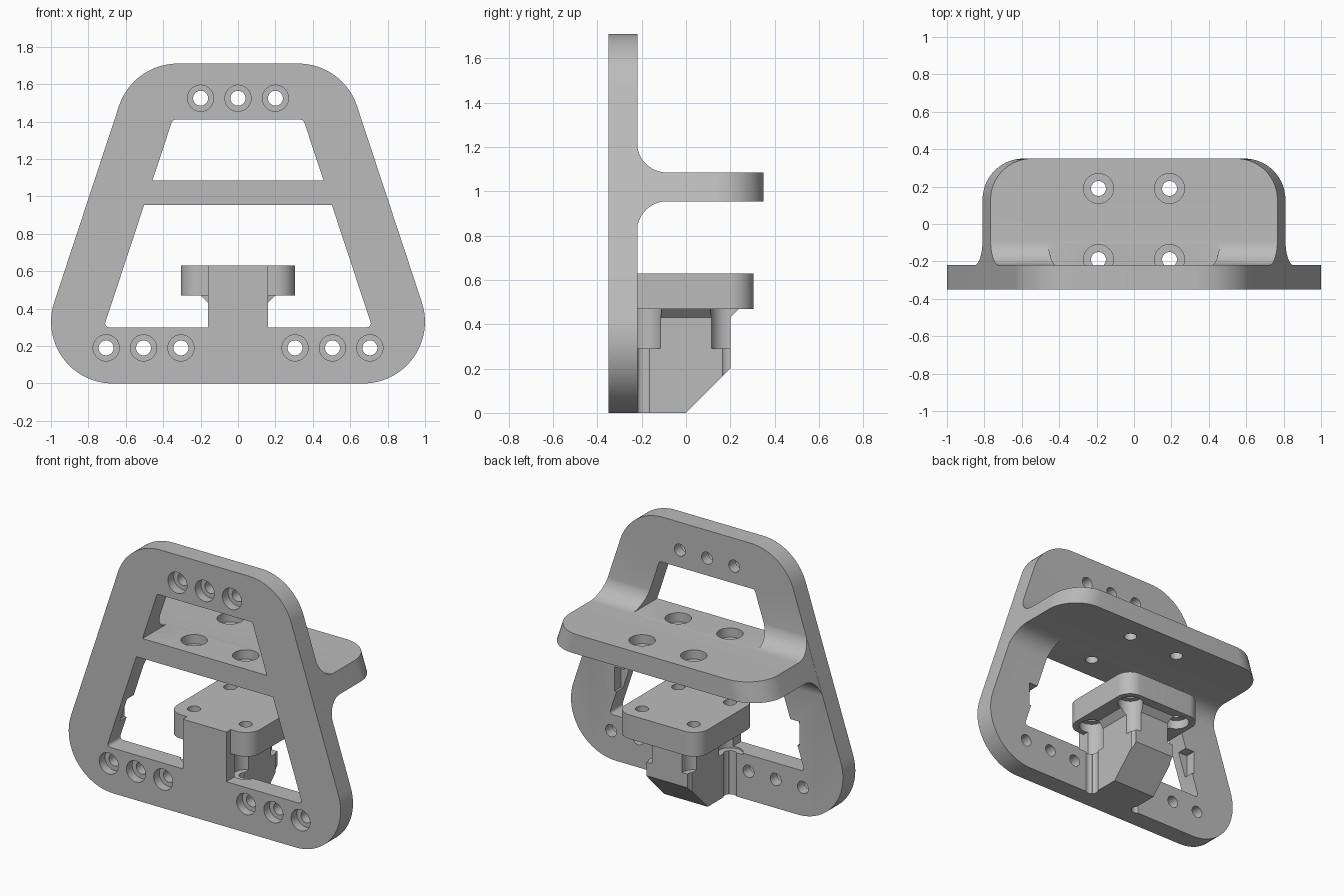
import bpy, bmesh, math
from mathutils import Vector

if "Cube" in bpy.data.objects:
    bpy.data.objects.remove(bpy.data.objects["Cube"], do_unlink=True)

grey = bpy.data.materials.new("plain_grey")
grey.use_nodes = True
grey.diffuse_color = (0.5, 0.5, 0.5, 1)
grey.node_tree.nodes["Principled BSDF"].inputs["Base Color"].default_value = (0.5, 0.5, 0.5, 1)


def rounded(corners, seg=14):
    """2D outline from (x, y, radius) corners, with filleted corners."""
    out = []
    for i, (x, y, r) in enumerate(corners):
        p = Vector((x, y))
        if r == 0:
            out.append(p)
            continue
        a = (Vector(corners[i - 1][:2]) - p).normalized()
        b = (Vector(corners[(i + 1) % len(corners)][:2]) - p).normalized()
        half = a.angle(b) / 2
        c = p + (a + b).normalized() * (r / math.sin(half))
        s = p + a * (r / math.tan(half)) - c
        e = p + b * (r / math.tan(half)) - c
        turn = math.atan2(s.x * e.y - s.y * e.x, s.dot(e))
        for k in range(seg + 1):
            t = turn * k / seg
            out.append(c + Vector((s.x * math.cos(t) - s.y * math.sin(t),
                                   s.x * math.sin(t) + s.y * math.cos(t))))
    return out


def place(outline, axis, d):
    """Put a 2D outline on the plane at distance d along an axis."""
    order = {"x": lambda p: (d, p[0], p[1]),
             "y": lambda p: (p[0], d, p[1]),
             "z": lambda p: (p[0], p[1], d)}[axis]
    return [order(p) for p in outline]


def loft(name, loops):
    """Closed solid through a row of matching loops."""
    bm = bmesh.new()
    rings = [[bm.verts.new(p) for p in loop] for loop in loops]
    n = len(rings[0])
    for r, s in zip(rings, rings[1:]):
        for i in range(n):
            j = (i + 1) % n
            bm.faces.new((r[i], r[j], s[j], s[i]))
    bm.faces.new(rings[0][::-1])
    bm.faces.new(rings[-1])
    bmesh.ops.recalc_face_normals(bm, faces=bm.faces)
    mesh = bpy.data.meshes.new(name)
    bm.to_mesh(mesh)
    bm.free()
    mesh.materials.append(grey)
    obj = bpy.data.objects.new(name, mesh)
    bpy.context.collection.objects.link(obj)
    return obj


def prism(name, outline, axis, lo, hi):
    return loft(name, [place(outline, axis, lo), place(outline, axis, hi)])


def stepped_pin(name, u, v, axis, steps):
    """Round cutter whose radius changes along its axis."""
    ring = [(math.cos(math.tau * k / 40), math.sin(math.tau * k / 40)) for k in range(40)]
    return loft(name, [place([(u + r * c, v + r * s) for c, s in ring], axis, d)
                       for d, r in steps])


def combine(target, tool, how):
    mod = target.modifiers.new(how, "BOOLEAN")
    mod.operation, mod.solver, mod.object = how, "EXACT", tool
    bpy.context.view_layer.objects.active = target
    bpy.ops.object.modifier_apply(modifier=mod.name)
    bpy.data.objects.remove(tool, do_unlink=True)


def side(z):
    """Half width of the tapering frame at height z."""
    return 0.983 - 0.33 * (z - 0.433)


def rect(w, y0, y1):
    return [(-w, y0), (w, y0), (w, y1), (-w, y1)]


FRONT, BACK = -0.35, -0.22

# Tapered upright frame
frame = prism("mounting_bracket", rounded([
    (-side(0), 0, 0.33), (side(0), 0, 0.33),
    (side(1.71), 1.71, 0.33), (-side(1.71), 1.71, 0.33)], 24), "y", FRONT, BACK)

# Shelf with filleted root, trimmed to the taper and rounded at its free corners
shelf = prism("shelf", rounded([
    (-0.33, 0.8, 0), (-0.221, 0.8, 0), (-0.221, 0.955, 0.135), (0.5, 0.955, 0),
    (0.5, 1.085, 0), (-0.221, 1.085, 0.135), (-0.221, 1.24, 0), (-0.33, 1.24, 0)]),
    "x", -1.1, 1.1)
trim = loft("shelf_trim", [place(rounded([
    (-w, -0.5, 0), (w, -0.5, 0), (w, 0.35, 0.22), (-w, 0.35, 0.22)]), "z", z)
    for z, w in ((0.7, side(0.7) - 0.001), (1.3, side(1.3) - 0.001))])
combine(shelf, trim, "INTERSECT")
combine(frame, shelf, "UNION")

# Upper and lower windows
upper = rounded([(-0.457, 1.086, 0), (0.457, 1.086, 0),
                 (0.35, 1.41, 0.02), (-0.35, 1.41, 0.02)], 5)
lower = rounded([(-0.718, 0.3, 0.02), (0.718, 0.3, 0.02),
                 (0.502, 0.954, 0), (-0.502, 0.954, 0)], 5)
for outline in (upper, lower):
    combine(frame, prism("window", outline, "y", -0.5, -0.05), "DIFFERENCE")

# Small relief notches behind the lower window sides
for s in (-1, 1):
    notch = prism("notch", [(s * 0.5, 0.46), (s * 0.68, 0.46), (s * 0.68, 0.62), (s * 0.5, 0.62)],
                  "y", -0.29, -0.1)
    combine(frame, notch, "DIFFERENCE")

# Central column with sloped back foot
column = prism("column", [(FRONT, 0), (0, 0), (0.2, 0.2), (0.2, 0.63), (FRONT, 0.63)],
               "x", -0.16, 0.16)
# Flared collar under the platform
collar = loft("collar", [place(rect(0.15, -0.2, 0.19), "z", 0.42),
                         place(rect(0.21, -0.2, 0.25), "z", 0.48)])
# Square platform with rounded corners
platform = prism("platform", rounded([
    (-0.305, -0.305, 0.1), (0.305, -0.305, 0.1),
    (0.305, 0.305, 0.1), (-0.305, 0.305, 0.1)]), "z", 0.47, 0.63)
combine(column, collar, "UNION")
combine(column, platform, "UNION")
combine(frame, column, "UNION")

# Vertical screw holes through shelf and platform, counterbored at both
for x in (-0.19, 0.19):
    for y in (-0.19, 0.19):
        pin = stepped_pin("screw_hole", x, y, "z", [
            (-0.1, 0.04), (0.29, 0.04), (0.29, 0.08), (0.53, 0.08),
            (0.53, 0.04), (1.025, 0.04), (1.025, 0.08), (1.25, 0.08)])
        combine(frame, pin, "DIFFERENCE")

# Counterbored holes in the frame face
spots = [(x, 1.525) for x in (-0.2, 0, 0.2)]
spots += [(s * x, 0.19) for s in (-1, 1) for x in (0.305, 0.505, 0.705)]
for x, z in spots:
    pin = stepped_pin("frame_hole", x, z, "y",
                      [(-0.4, 0.07), (-0.29, 0.07), (-0.29, 0.04), (-0.1, 0.04)])
    combine(frame, pin, "DIFFERENCE")

# Smooth the round walls, keep edges sharp
bpy.ops.object.select_all(action="DESELECT")
frame.select_set(True)
bpy.context.view_layer.objects.active = frame
bpy.ops.object.shade_smooth_by_angle(angle=math.radians(30))
